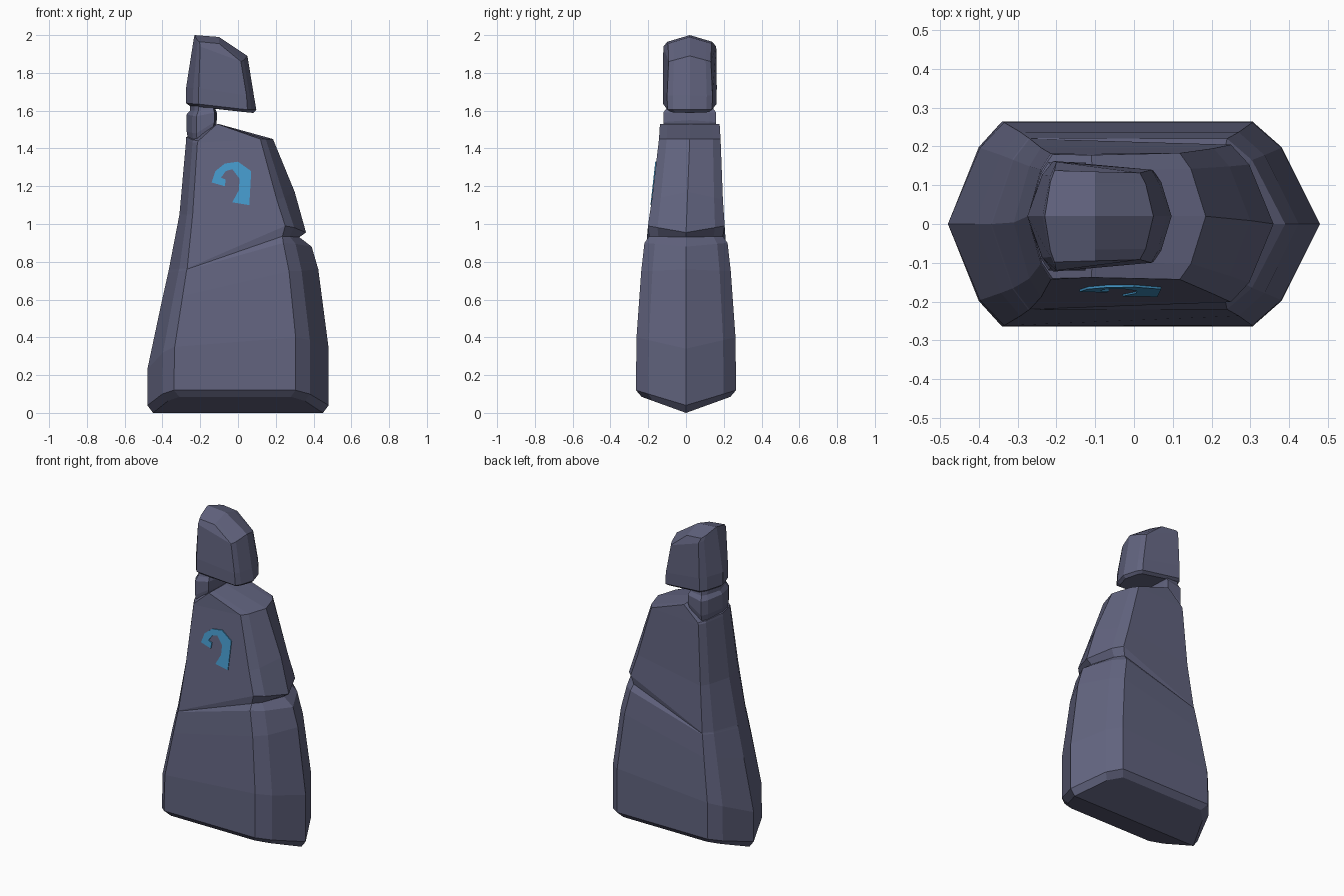
import bpy, bmesh


def y_centre(z):
    # the statue leans slightly backwards above the crack
    return 0.02 * min(max((z - 0.95) / 0.5, 0), 1)


def ring_points(r):
    # ten-sided section: two tips on the centre line, bevelled corners each side
    xl, zl, xa, za, xb, zb, xr, zr, wa, wb = r
    half = [(xl + 0.57 * (xa - xl), 0.75 * wa, zl + 0.75 * (za - zl)),
            (xa, wa, za), (xb, wb, zb),
            (xr + 0.57 * (xb - xr), 0.75 * wb, zr + 0.75 * (zb - zr))]
    pts = [(xl, 0, zl)] + [(x, -y, z) for x, y, z in half]
    pts += [(xr, 0, zr)] + half[::-1]
    return [(x, y + y_centre(z), z) for x, y, z in pts]


def finish(name, bm):
    bmesh.ops.recalc_face_normals(bm, faces=bm.faces)
    me = bpy.data.meshes.new(name)
    bm.to_mesh(me)
    bm.free()
    ob = bpy.data.objects.new(name, me)
    bpy.context.collection.objects.link(ob)
    return ob


def loft(name, rings):
    bm = bmesh.new()
    loops = [[bm.verts.new(p) for p in ring_points(r)] for r in rings]
    for a, b in zip(loops, loops[1:]):
        for i in range(10):
            j = (i + 1) % 10
            bm.faces.new((a[i], a[j], b[j], b[i]))
    # each cap is two halves meeting at a centre ridge
    for c in (loops[0], loops[-1]):
        bm.faces.new(c[:6])
        bm.faces.new(c[5:] + c[:1])
    return finish(name, bm)


# ring: left tip x,z / left corner x,z / right corner x,z / right tip x,z / half widths
# Body with the wedge-shaped crack and the sloped shoulder
loft("stone_body", [
    (-.45, 0, -.31, .085, .28, .085, .45, 0, .235, .235),
    (-.48, .04, -.34, .12, .305, .12, .48, .04, .265, .265),
    (-.48, .23, -.335, .35, .305, .40, .48, .34, .262, .262),
    (-.41, .56, -.293, .62, .27, .75, .425, .76, .237, .237),
    (-.37, .74, -.272, .755, .24, .90, .39, .88, .222, .220),
    (-.368, .75, -.27, .76, .235, .935, .325, .93, .221, .195),
    (-.366, .76, -.269, .765, .25, .99, .36, .955, .220, .203),
    (-.31, 1.05, -.24, 1.05, .205, 1.13, .30, 1.17, .193, .188),
    (-.275, 1.44, -.215, 1.43, .118, 1.45, .185, 1.45, .163, .163),
    (-.274, 1.46, -.21, 1.44, -.11, 1.53, -.105, 1.53, .160, .158),
])

# Neck stub
loft("stone_neck", [
    (-.26, 1.42, -.215, 1.42, -.14, 1.48, -.12, 1.50, .130, .130),
    (-.272, 1.49, -.22, 1.48, -.125, 1.54, -.112, 1.55, .140, .140),
    (-.272, 1.58, -.22, 1.57, -.125, 1.59, -.112, 1.59, .140, .140),
    (-.255, 1.60, -.21, 1.60, -.13, 1.61, -.12, 1.61, .125, .125),
    (-.255, 1.65, -.21, 1.65, -.13, 1.65, -.12, 1.65, .115, .115),
])

# Head with a sloped brow
loft("stone_head", [
    (-.255, 1.625, -.20, 1.62, .04, 1.592, .08, 1.588, .125, .10),
    (-.275, 1.64, -.21, 1.635, .05, 1.605, .097, 1.605, .141, .118),
    (-.275, 1.72, -.208, 1.72, .045, 1.68, .084, 1.68, .143, .120),
    (-.236, 1.97, -.20, 1.94, .015, 1.86, .05, 1.89, .140, .112),
    (-.23, 2.0, -.205, 1.965, -.10, 1.955, -.10, 1.99, .118, .115),
])

# Blue hooked inlay on the chest
outline = [(-.14, 1.22), (-.12, 1.28), (-.07, 1.32), (0, 1.33), (.07, 1.28),
           (.06, 1.10), (-.03, 1.115), (.005, 1.18), (.008, 1.24), (-.03, 1.29),
           (-.065, 1.28), (-.09, 1.245), (-.065, 1.235), (-.07, 1.20)]
bm = bmesh.new()
layers = [[bm.verts.new((x, -.188 + .11 * (z - 1.1) + d, z)) for x, z in outline]
          for d in (0, .03)]
for layer in layers:
    bm.faces.new(layer)
for i in range(len(outline)):
    j = (i + 1) % len(outline)
    bm.faces.new((layers[0][i], layers[0][j], layers[1][j], layers[1][i]))
inlay = finish("chest_inlay", bm)
blue = bpy.data.materials.new("blue")
blue.diffuse_color = (0.06, 0.32, 0.60, 1)
inlay.data.materials.append(blue)

# Slate stone colour
slate = bpy.data.materials.new("slate")
slate.diffuse_color = (0.12, 0.125, 0.21, 1)
for ob in bpy.data.objects:
    if ob.name.startswith("stone"):
        ob.data.materials.append(slate)
